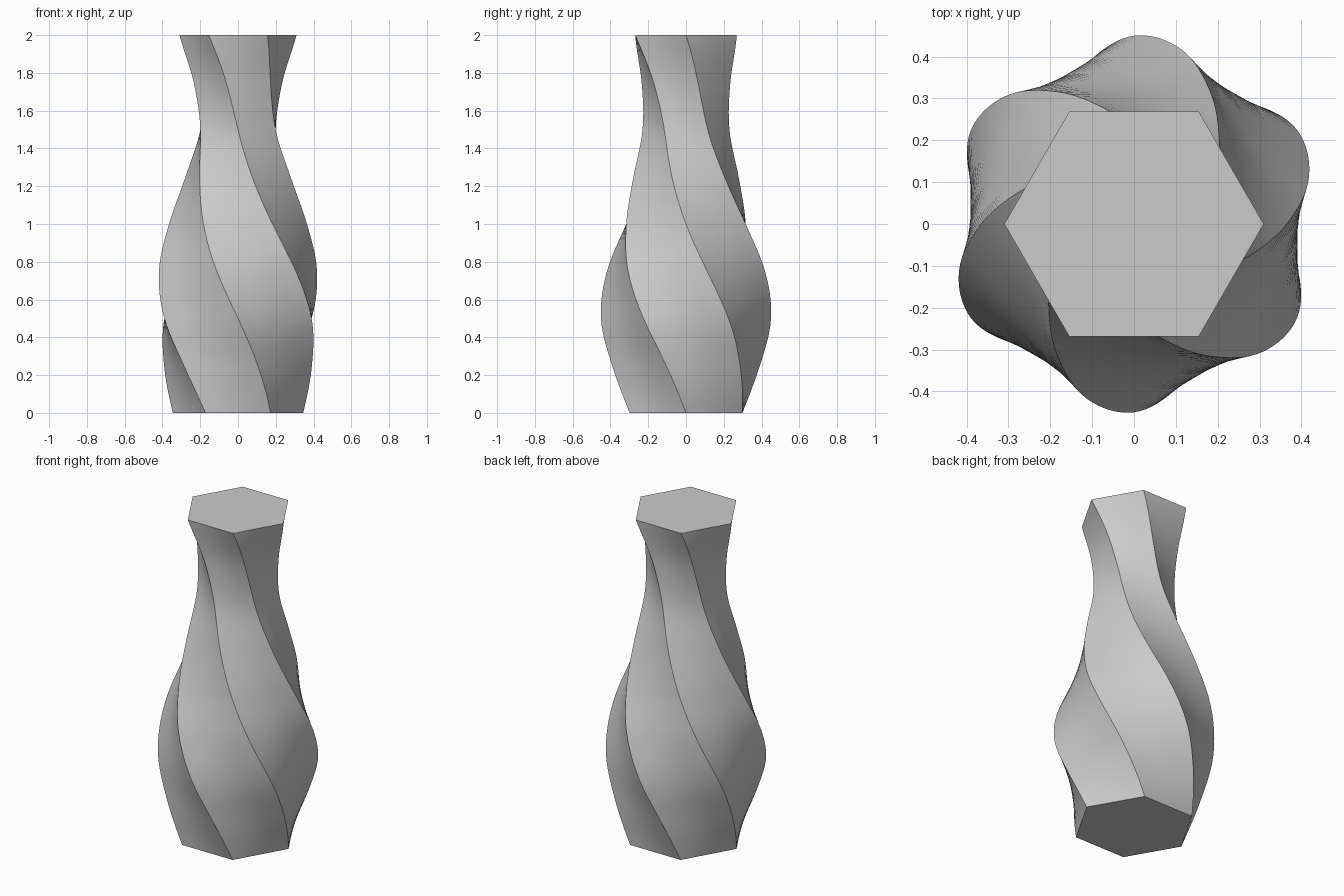
import bpy
import bmesh
import math
from mathutils import Vector

SIDES = 6
STEPS = 4            # divisions along each flat side
RINGS = 64
HEIGHT = 2.0
TWIST = math.radians(-120)

# Corner radius at equal height steps from base to rim
RADII = [0.345, 0.405, 0.45, 0.433, 0.365, 0.288, 0.23, 0.243, 0.31]

cube = bpy.data.objects.get("Cube")
if cube:
    bpy.data.objects.remove(cube, do_unlink=True)


def make_material(name, colour):
    mat = bpy.data.materials.new(name)
    mat.use_nodes = True
    mat.diffuse_color = colour
    mat.node_tree.nodes["Principled BSDF"].inputs["Base Color"].default_value = colour
    return mat


def radius_at(t):
    """Smooth curve through the radii, t from 0 to 1."""
    last = len(RADII) - 1
    i = min(int(t * last), last - 1)
    u = t * last - i
    b, c = RADII[i], RADII[i + 1]
    a = RADII[i - 1] if i > 0 else 2 * b - c
    d = RADII[i + 2] if i + 2 <= last else 2 * c - b
    m0, m1 = (c - a) / 2, (d - b) / 2
    return (b + u * (m0 + u * (3 * (c - b) - 2 * m0 - m1
            + u * (2 * (b - c) + m0 + m1))))


def hexagon_ring(bm, t):
    """One twisted six-sided outline with straight sides."""
    r = radius_at(t)
    corners = [Vector((r * math.cos(a), r * math.sin(a), t * HEIGHT))
               for a in (TWIST * t + math.tau * k / SIDES for k in range(SIDES))]
    return [bm.verts.new(corners[k].lerp(corners[(k + 1) % SIDES], s / STEPS))
            for k in range(SIDES) for s in range(STEPS)]


# Vase body: stacked twisted outlines closed by flat caps
bm = bmesh.new()
rings = [hexagon_ring(bm, i / RINGS) for i in range(RINGS + 1)]
count = SIDES * STEPS
for low, high in zip(rings, rings[1:]):
    for j in range(count):
        k = (j + 1) % count
        bm.faces.new((low[j], low[k], high[k], high[j]))
bm.faces.new(list(reversed(rings[0])))
bm.faces.new(rings[-1])
bmesh.ops.recalc_face_normals(bm, faces=bm.faces[:])

mesh = bpy.data.meshes.new("twisted_vase")
bm.to_mesh(mesh)
bm.free()
vase = bpy.data.objects.new("twisted_vase", mesh)
bpy.context.collection.objects.link(vase)
mesh.materials.append(make_material("light grey", (0.6, 0.6, 0.6, 1.0)))

# Smooth walls, crisp ridges and rims
bpy.ops.object.select_all(action="DESELECT")
vase.select_set(True)
bpy.context.view_layer.objects.active = vase
bpy.ops.object.shade_smooth_by_angle(angle=math.radians(30))
